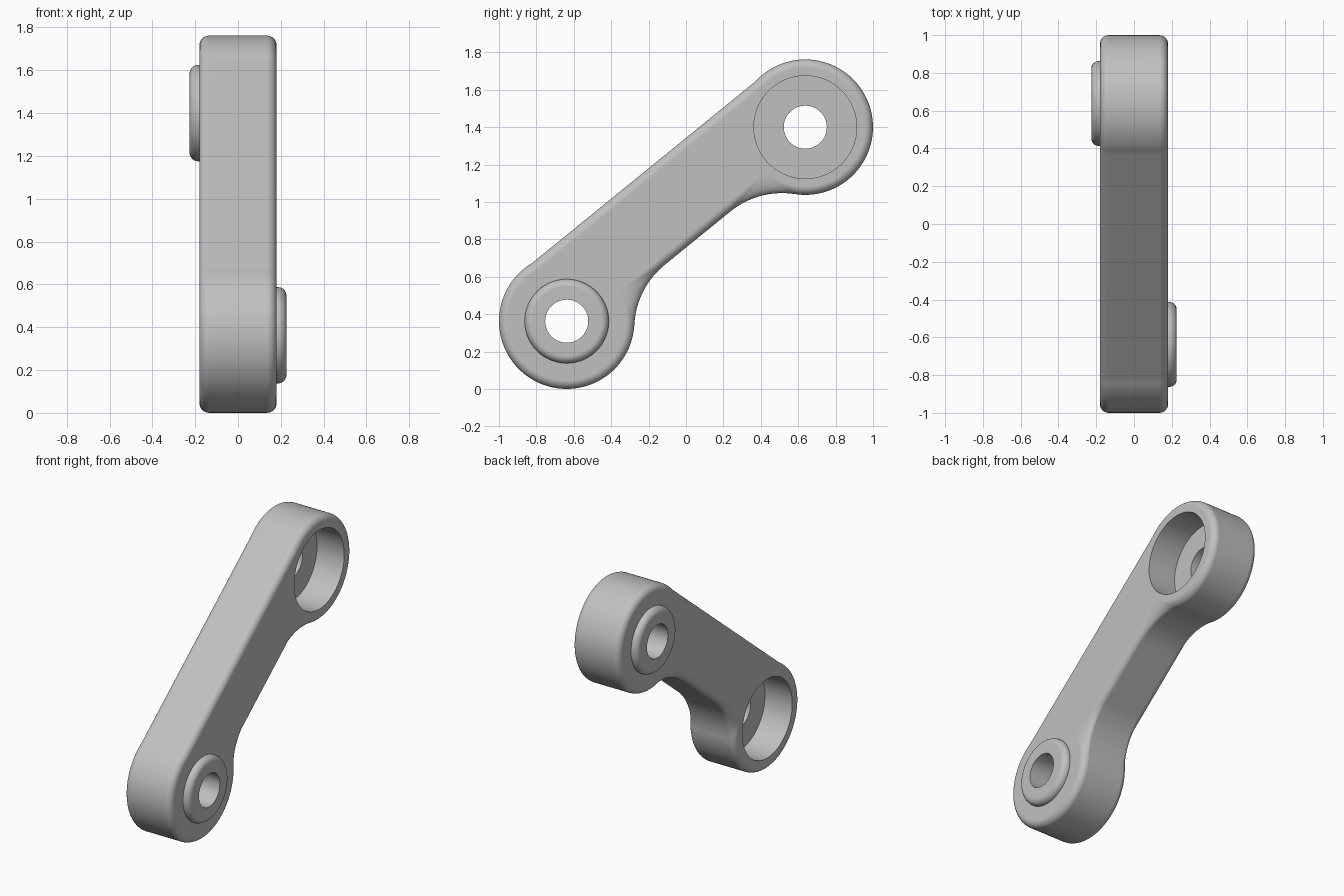
import bpy, bmesh
from math import pi, sin, cos, sqrt, atan2, asin
from mathutils import Matrix

if "Cube" in bpy.data.objects:
    bpy.data.objects.remove(bpy.data.objects["Cube"])

HALF = 0.822          # half the distance between the pivots
TILT = atan2(1.038, 1.276)
R = 0.362             # outer radius of each end
TOP, BOTTOM = 0.358, 0.097   # bar edges measured from the pivot axis
BLEND = 0.44          # concave blend radius under the bar
W = 0.18              # half thickness
ROUND = 0.045         # edge rounding
BORE, SOCKET, DEPTH = 0.115, 0.275, 0.21
BOSS, BOSS_H = 0.225, 0.046
PLACE = Matrix.Translation((0, 0, 0.881)) @ Matrix.Rotation(TILT, 4, 'X')

metal = bpy.data.materials.new("light grey")
metal.use_nodes = True
GREY = (0.53, 0.53, 0.53, 1)
metal.diffuse_color = GREY
metal.node_tree.nodes["Principled BSDF"].inputs["Base Color"].default_value = GREY


def make(name, bm):
    bmesh.ops.recalc_face_normals(bm, faces=bm.faces)
    mesh = bpy.data.meshes.new(name)
    bm.to_mesh(mesh)
    bm.free()
    obj = bpy.data.objects.new(name, mesh)
    bpy.context.collection.objects.link(obj)
    obj.matrix_world = PLACE
    mesh.materials.append(metal)
    return obj


def smooth(obj):
    bpy.ops.object.select_all(action='DESELECT')
    obj.select_set(True)
    bpy.context.view_layer.objects.active = obj
    bpy.ops.object.shade_smooth_by_angle(angle=0.6)
    mod = obj.modifiers.new("even_shading", 'WEIGHTED_NORMAL')
    mod.keep_sharp = True


def arc(cu, cv, r, a0, a1, n):
    return [(cu + r * cos(a0 + (a1 - a0) * k / n), cv + r * sin(a0 + (a1 - a0) * k / n))
            for k in range(n + 1)]


def outline(inset, blend):
    """Side profile: blended underside, round ends, straight top."""
    r, top, low = R - inset, TOP - inset, BOTTOM - inset + blend
    along = sqrt((r + blend) ** 2 - low ** 2)
    meet = atan2(low, along)
    half = arc(HALF - along, -low, blend, pi / 2, meet, 20)
    half += arc(HALF, 0, r, meet - pi, pi - asin(top / r), 72)[1:]
    return half + [(-u, v) for u, v in reversed(half)]


def bridge(bm, a, b):
    for k in range(len(a)):
        j = (k + 1) % len(a)
        bm.faces.new((a[k], a[j], b[j], b[k]))


# Link body: stacked profiles that tighten over the rounded edges
steps = [k / 8 * pi / 2 for k in range(9)]
stack = [(W - ROUND + ROUND * sin(t), ROUND * (1 - cos(t)), max(BLEND * cos(t), 0.006))
         for t in steps]
stack = [(-x, i, b) for x, i, b in reversed(stack)] + stack
bm = bmesh.new()
rings = [[bm.verts.new((x, u, v)) for u, v in outline(i, b)] for x, i, b in stack]
for a, b in zip(rings, rings[1:]):
    bridge(bm, a, b)
bm.faces.new(rings[0])
bm.faces.new(rings[-1])
body = make("link_body", bm)


# Cut a bore and a socket at each end, on opposite sides
def cutter(name, radius, x0, x1, u):
    bm = bmesh.new()
    bmesh.ops.create_cone(bm, cap_ends=True, segments=96, radius1=radius, radius2=radius,
                          depth=x1 - x0, matrix=Matrix.Translation(((x0 + x1) / 2, u, 0))
                          @ Matrix.Rotation(pi / 2, 4, 'Y'))
    obj = make(name, bm)
    obj.hide_render = True
    return obj


cutters = []
for end, side in (("upper", 1), ("lower", -1)):
    u = side * HALF
    x0, x1 = sorted((side * (W - DEPTH), side * 0.4))
    cutters.append(cutter(end + "_socket_cutter", SOCKET, x0, x1, u))
    cutters.append(cutter(end + "_bore_cutter", BORE, -0.5, 0.5, u))
for c in cutters:
    mod = body.modifiers.new(c.name, 'BOOLEAN')
    mod.operation, mod.solver, mod.object = 'DIFFERENCE', 'EXACT', c
bpy.context.view_layer.update()
cut = bpy.data.meshes.new_from_object(body.evaluated_get(bpy.context.evaluated_depsgraph_get()))
body.modifiers.clear()
body.data = cut
for c in cutters:
    bpy.data.objects.remove(c)
smooth(body)

# Rounded boss ring on the closed side of each socket
for end, side in (("upper", 1), ("lower", -1)):
    f = 0.04
    profile = [(BORE, 0), (BOSS, 0)]
    profile += arc(BOSS - f, BOSS_H - f, f, 0, pi / 2, 8) + [(BORE, BOSS_H)]
    bm = bmesh.new()
    rings = [[bm.verts.new((-side * (W + h), side * HALF + r * cos(k * pi / 48), r * sin(k * pi / 48)))
              for k in range(96)] for r, h in profile]
    for a, b in zip(rings, rings[1:] + rings[:1]):
        bridge(bm, a, b)
    smooth(make(end + "_boss", bm))
